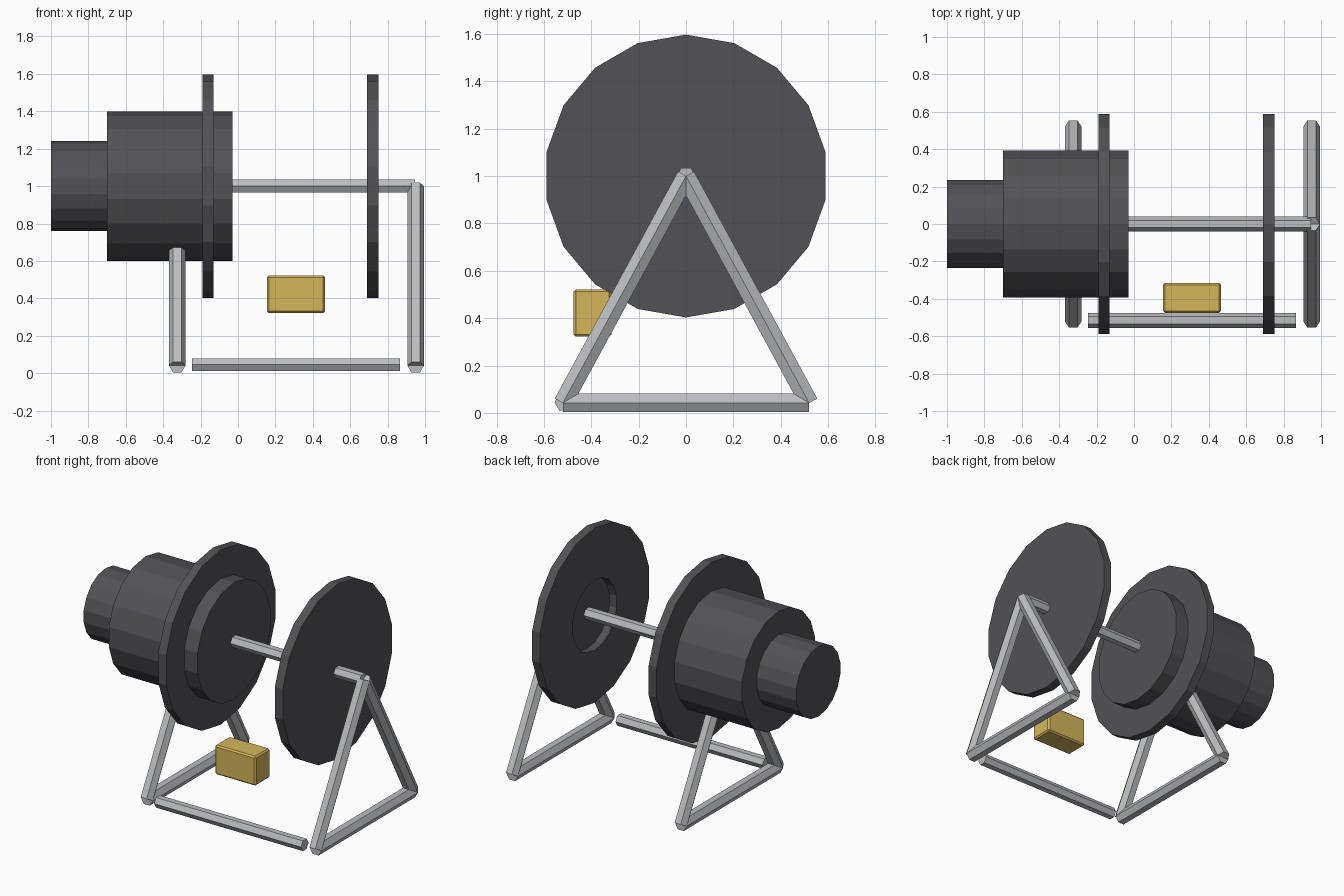
import bpy, bmesh, math
from mathutils import Vector

if "Cube" in bpy.data.objects:
    bpy.data.objects.remove(bpy.data.objects["Cube"])


def material(name, rgb):
    m = bpy.data.materials.new(name)
    m.diffuse_color = (*rgb, 1)
    m.use_nodes = True
    m.node_tree.nodes["Principled BSDF"].inputs["Base Color"].default_value = m.diffuse_color
    return m


DARK = material("dark_paint", (0.085, 0.085, 0.095))
STEEL = material("steel", (0.5, 0.51, 0.53))
GOLD = material("yellow_paint", (0.66, 0.47, 0.1))


def finish(name, bm, mat):
    bmesh.ops.recalc_face_normals(bm, faces=bm.faces)
    mesh = bpy.data.meshes.new(name)
    bm.to_mesh(mesh)
    bm.free()
    mesh.materials.append(mat)
    obj = bpy.data.objects.new(name, mesh)
    bpy.context.collection.objects.link(obj)
    return obj


def skin(name, rings, mat):
    """Join rings of points into a closed tube with capped ends."""
    bm = bmesh.new()
    loops = [[bm.verts.new(p) for p in ring] for ring in rings]
    n = len(loops[0])
    for a, b in zip(loops, loops[1:]):
        for i in range(n):
            j = (i + 1) % n
            bm.faces.new((a[i], a[j], b[j], b[i]))
    bm.faces.new(loops[0])
    bm.faces.new(loops[-1])
    return finish(name, bm, mat)


def circle(c, u, v, r, n):
    return [c + r * (u * math.cos(t) + v * math.sin(t))
            for t in (2 * math.pi * i / n for i in range(n))]


def lathe(name, profile):
    """18-sided turned part about the drum axis; profile is (x, radius)."""
    up, side = Vector((0, 0, 1)), Vector((0, 1, 0))
    return skin(name, [circle(Vector((x, 0, 1)), up, side, r, 18)
                       for x, r in profile], DARK)


def bar(name, a, b, r, corner):
    """Hexagonal bar from a to b, one edge facing the corner direction."""
    a, b, u = Vector(a), Vector(b), Vector(corner)
    v = (b - a).normalized().cross(u)
    return skin(name, [circle(c, u, v, r, 6) for c in (a, b)], STEEL)


# Stepped motor housing and the two flanges, the right one recessed inside
lathe("motor_housing", [(-1, .24), (-.7, .24), (-.7, .4), (-.03, .4)])
lathe("left_flange", [(-.19, .597), (-.13, .597)])
lathe("right_flange", [(.745, .24), (.69, .24), (.69, .597), (.75, .597)])

# Axle
bar("axle", (-.1, 0, 1), (.945, 0, 1), .04, (0, 1, 0))

# Triangular end frames
for side, x in (("left", -.325), ("right", .95)):
    foot = .042
    for end, y in (("front", -.52), ("back", .52)):
        bar(f"{side}_{end}_leg", (x, y, foot), (x, 0, 1), .045, (1, 0, 0))
    bar(f"{side}_base_bar", (x, -.52, foot), (x, .52, foot), .045, (1, 0, 0))

# Front tie bar between the frames
bar("tie_bar", (-.245, -.515, .045), (.865, -.515, .045), .04, (0, 1, 0))

# Control box with lightly bevelled edges
bm = bmesh.new()
bmesh.ops.create_cube(bm, size=1)
bmesh.ops.scale(bm, vec=(.31, .16, .2), verts=bm.verts)
bmesh.ops.translate(bm, vec=(.31, -.395, .422), verts=bm.verts)
bmesh.ops.bevel(bm, geom=bm.edges[:], offset=.01, segments=1, affect='EDGES')
finish("control_box", bm, GOLD)
